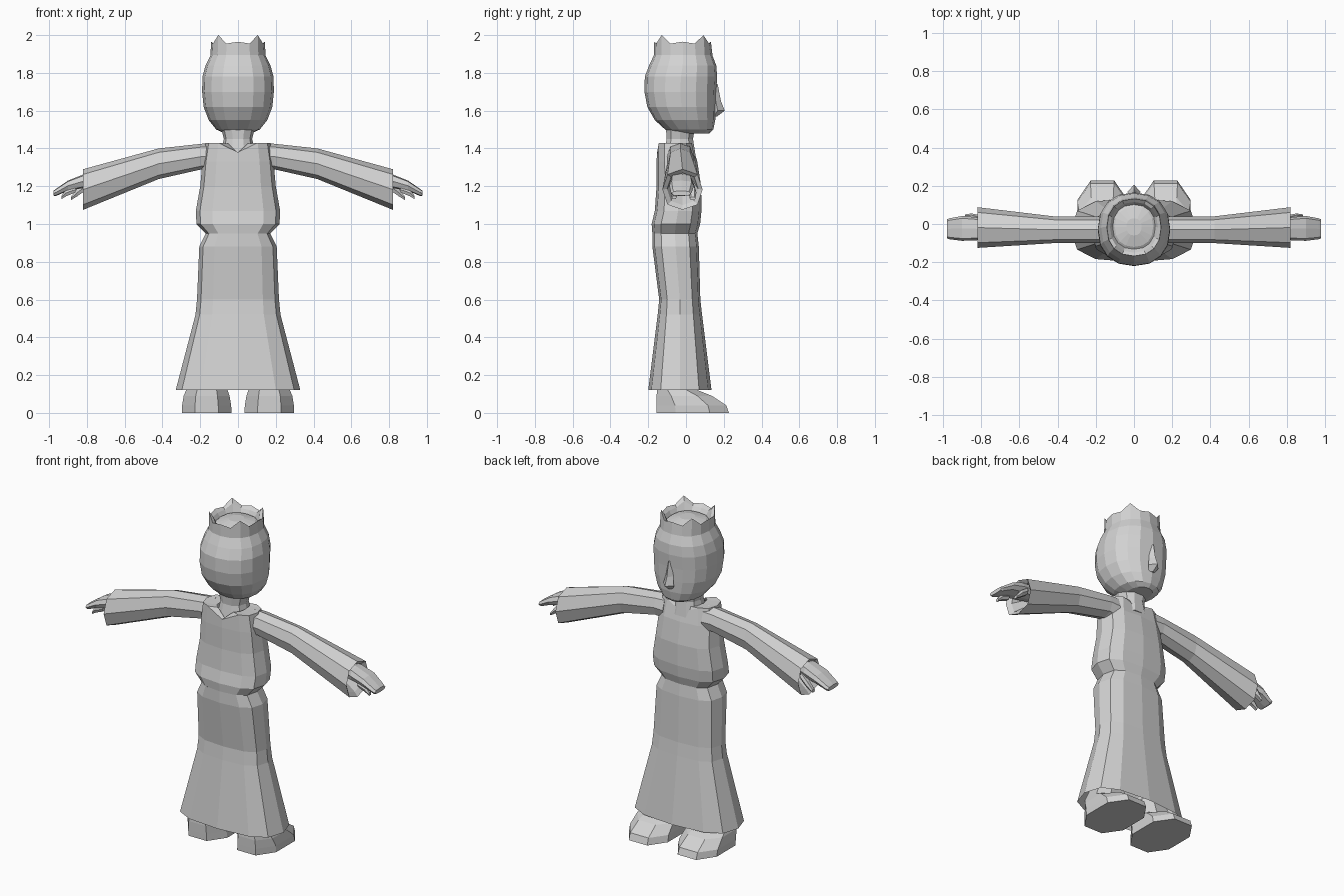
import bpy, bmesh, math

cloth = bpy.data.materials.new("plain light grey")
cloth.diffuse_color = (0.65, 0.65, 0.65, 1)


def rnd(v, p):
    return math.copysign(abs(v) ** p, v) if abs(v) > 1e-6 else 0.0


def loft(name, rings, axis="z", n=12, p=0.8, cap=(True, True), turn=0.0, mirror=False, edit=None):
    """Skin rings (position, a0, a1, b0, b1): along z a=x, b=y; along x a=y, b=z."""
    bm = bmesh.new()
    rows = []
    for t, a0, a1, b0, b1 in rings:
        row = []
        for i in range(n):
            w = 2 * math.pi * (i + turn) / n
            a = (a0 + a1) / 2 + (a1 - a0) / 2 * rnd(math.cos(w), p)
            b = (b0 + b1) / 2 + (b1 - b0) / 2 * rnd(math.sin(w), p)
            row.append(bm.verts.new((a, b, t) if axis == "z" else (t, a, b)))
        rows.append(row)
    for lo, hi in zip(rows, rows[1:]):
        for i in range(n):
            j = (i + 1) % n
            bm.faces.new((lo[i], lo[j], hi[j], hi[i]))
    if cap[0]:
        bm.faces.new(rows[0][::-1])
    if cap[1]:
        bm.faces.new(rows[-1])
    if edit:
        edit(rows)
    bmesh.ops.recalc_face_normals(bm, faces=bm.faces[:])
    me = bpy.data.meshes.new(name)
    bm.to_mesh(me)
    bm.free()
    me.materials.append(cloth)
    ob = bpy.data.objects.new(name, me)
    bpy.context.collection.objects.link(ob)
    if mirror:
        ob.modifiers.new("mirror", "MIRROR").use_mirror_merge = False
    return ob


def sym(rows):
    """Rings (z, half width, back y, front y) centred on x = 0."""
    return [(z, -h, h, y0, y1) for z, h, y0, y1 in rows]


# Head with shallow dome inside the crown
loft("head", sym([(1.48, .07, -.07, .125), (1.50, .115, -.11, .145), (1.55, .155, -.165, .155),
                  (1.62, .182, -.205, .158), (1.70, .19, -.22, .16), (1.78, .188, -.218, .165),
                  (1.84, .172, -.195, .16), (1.90, .142, -.167, .137), (1.93, .10, -.12, .09),
                  (1.945, .04, -.06, .03)]), n=16, p=.88)


# Crown: raised rim with tall points on the diagonals
def points(rows):
    for i, v in enumerate(rows[1]):
        v.co.z = {2: 2.0, 0: 1.965}.get(i % 4, 1.955)
    for i, v in enumerate(rows[2]):
        v.co.z = 1.975 if i % 4 == 2 else 1.945


loft("crown", sym([(1.895, .146, -.17, .14), (1.96, .142, -.168, .132), (1.95, .125, -.15, .115),
                   (1.92, .11, -.13, .10)]), n=16, p=.88, cap=(False, False), edit=points)

# Nose
loft("nose", sym([(1.57, .02, .13, .165), (1.60, .035, .13, .205), (1.65, .025, .13, .185),
                  (1.74, .012, .13, .168)]), n=4, p=1)

# Neck
loft("neck", sym([(1.36, .095, -.125, .055), (1.45, .075, -.105, .04), (1.51, .09, -.11, .05)]),
     n=10, p=.85)


# Blouse with dipped neckline at the centre
def neckline(rows):
    for row in rows[-2:]:
        for v in row:
            if abs(v.co.x) < .02:
                v.co.z -= .05


loft("blouse", sym([(.93, .15, -.16, .05), (.95, .172, -.178, .06), (1.0, .22, -.182, .075),
                    (1.07, .223, -.165, .082), (1.20, .20, -.156, .08), (1.33, .188, -.156, .06),
                    (1.43, .172, -.153, .04), (1.425, .085, -.125, .035)]),
     n=12, p=.72, cap=(True, False), edit=neckline)

# Long flared skirt, open at the hem
loft("skirt", sym([(.12, .33, -.20, .135), (.52, .225, -.15, .085), (.60, .217, -.142, .076),
                   (.88, .205, -.178, .068), (.95, .17, -.178, .06), (.97, .14, -.15, .05)]),
     n=12, p=.72, cap=(False, True))

# Sleeves, widening to a hollow cuff
loft("sleeve", [(.13, -.10, .04, 1.28, 1.43), (.19, -.10, .04, 1.29, 1.425),
                (.42, -.10, .04, 1.238, 1.40), (.82, -.125, .088, 1.075, 1.29),
                (.80, -.10, .065, 1.10, 1.27), (.70, -.07, .03, 1.18, 1.29)],
     axis="x", n=8, p=.85, mirror=True)

# Hands
loft("hand", [(.72, -.07, .02, 1.20, 1.28), (.82, -.085, .035, 1.19, 1.262),
              (.90, -.088, .042, 1.175, 1.23), (.965, -.08, .03, 1.148, 1.185),
              (.978, -.075, .025, 1.15, 1.175)],
     axis="x", n=8, p=.6, mirror=True)

# Thumbs and curled fingers below the palm
loft("thumb", [(.80, .00, .045, 1.18, 1.225), (.85, .015, .055, 1.145, 1.19),
               (.885, .02, .05, 1.125, 1.145)], axis="x", n=6, p=.8, mirror=True)
loft("curled_finger", [(.86, -.08, -.045, 1.165, 1.20), (.91, -.08, -.045, 1.145, 1.185),
                       (.935, -.075, -.05, 1.13, 1.15)], axis="x", n=6, p=.8, mirror=True)

# Shoes, with ankles rising into the skirt
loft("shoe", [(0, .04, .29, -.147, .218), (.04, .042, .29, -.147, .205), (.09, .05, .282, -.145, .135),
              (.12, .06, .27, -.14, .065), (.22, .07, .23, -.12, .04)],
     n=8, p=.85, turn=.5, mirror=True,
     edit=lambda rows: [setattr(v.co, k, getattr(v.co, k) + d) for row in rows for v in row
                        for k, d in (("x", (v.co.x - .165) * .12), ("y", (v.co.y - .03) * .12))])
